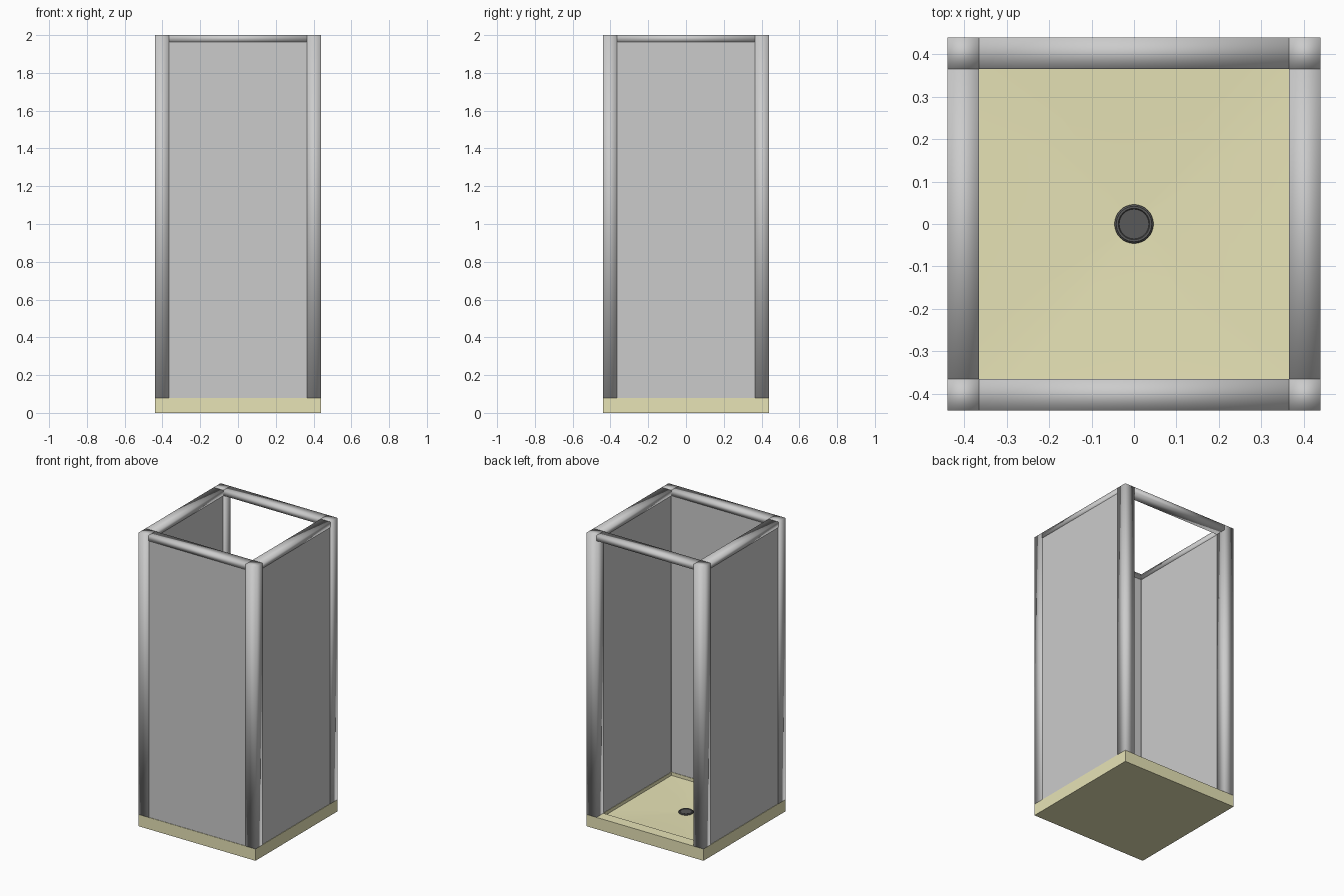
import bpy, bmesh
from math import cos, sin, pi

if "Cube" in bpy.data.objects:
    bpy.data.objects.remove(bpy.data.objects["Cube"])

OUT, INN, TRAY, TOP = 0.44, 0.366, 0.08, 2.0
MID, W = (OUT + INN) / 2, OUT - INN


def material(name, rgb):
    m = bpy.data.materials.new(name)
    m.diffuse_color = (*rgb, 1)
    m.use_nodes = True
    m.node_tree.nodes["Principled BSDF"].inputs["Base Color"].default_value = m.diffuse_color
    return m


def box(name, size, loc, smooth=False):
    bpy.ops.mesh.primitive_cube_add(size=1, location=loc)
    o = bpy.context.object
    o.name = name
    o.scale = size
    bpy.ops.object.transform_apply(location=False, rotation=False, scale=True)
    if smooth:
        bpy.ops.object.shade_smooth()
    return o


def lofted(name, rings, mat, n=32):
    """Stack rings of (radius, z, is_square), capped at both ends."""
    bm = bmesh.new()
    loops = []
    for r, z, square in rings:
        loop = []
        for i in range(n):
            c, s = cos(2 * pi * i / n), sin(2 * pi * i / n)
            k = r / max(abs(c), abs(s)) if square else r
            loop.append(bm.verts.new((k * c, k * s, z)))
        loops.append(loop)
    for a, b in zip(loops, loops[1:]):
        for i in range(n):
            j = (i + 1) % n
            bm.faces.new((a[i], a[j], b[j], b[i]))
    bm.faces.new(loops[0][::-1])
    bm.faces.new(loops[-1])
    me = bpy.data.meshes.new(name)
    bm.to_mesh(me)
    bm.free()
    o = bpy.data.objects.new(name, me)
    bpy.context.collection.objects.link(o)
    me.materials.append(mat)
    bpy.ops.object.select_all(action='DESELECT')
    o.select_set(True)
    bpy.context.view_layer.objects.active = o
    bpy.ops.object.shade_smooth_by_angle(angle=0.5)
    return o


# Tray with a rim and a floor sloping to the drain
cream = material("cream", (0.8, 0.77, 0.47))
lofted("shower_tray", [(OUT, 0, True), (OUT, TRAY, True), (INN, TRAY, True),
                       (INN, 0.058, True), (0.045, 0.045, False)], cream)

# Drain cover
dark = material("dark_metal", (0.1, 0.1, 0.1))
lofted("drain", [(0.046, 0.04, False), (0.046, 0.05, False), (0.042, 0.054, False),
                 (0.037, 0.054, False), (0.035, 0.051, False)], dark)

# Corner posts
for sx, nx in ((-1, "left"), (1, "right")):
    for sy, ny in ((-1, "front"), (1, "back")):
        box(f"{ny}_{nx}_post", (W, W, TOP - TRAY),
            (sx * MID, sy * MID, (TOP + TRAY) / 2), True)

# Top rails on four sides
RAIL = 0.037
for s, nx, ny in ((-1, "left", "front"), (1, "right", "back")):
    box(f"{nx}_rail", (W, 2 * INN, RAIL), (s * MID, 0, TOP - RAIL / 2), True)
    box(f"{ny}_rail", (2 * INN, W, RAIL), (0, s * MID, TOP - RAIL / 2), True)

# Wall panels on three sides, the back stays open
PT, PH = W - 0.006, TOP - RAIL - TRAY
PZ = TRAY + PH / 2
box("front_panel", (2 * INN, PT, PH), (0, -MID, PZ))
for s, n in ((-1, "left"), (1, "right")):
    box(f"{n}_panel", (PT, 2 * INN, PH), (s * MID, 0, PZ))
